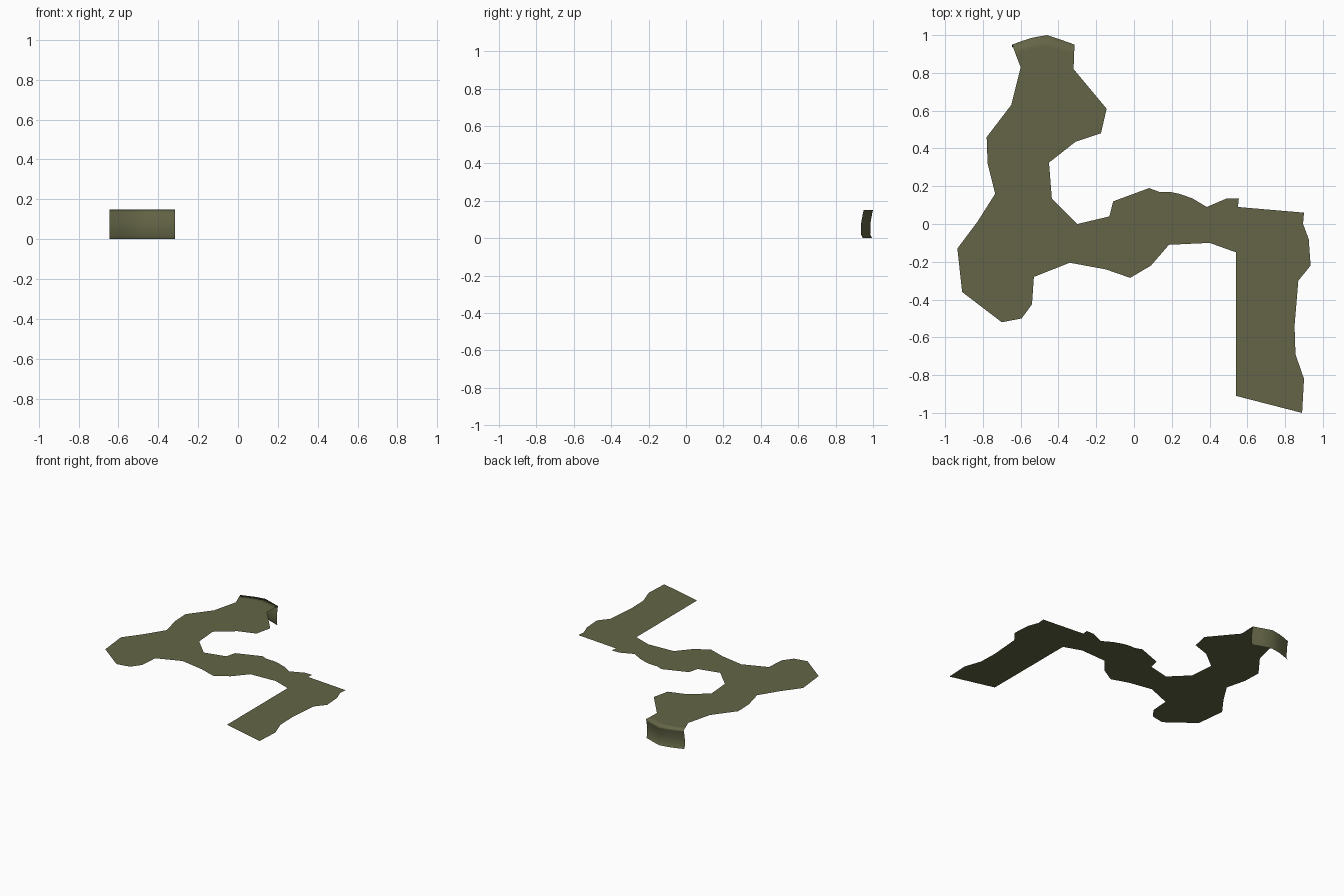
import bpy, bmesh

if "Cube" in bpy.data.objects:
    bpy.data.objects.remove(bpy.data.objects["Cube"])

water = bpy.data.materials.new("murky olive water")
water.diffuse_color = (0.127, 0.130, 0.061, 1)
water.use_nodes = True
water.node_tree.nodes["Principled BSDF"].inputs["Base Color"].default_value = water.diffuse_color

TOP = 0.15

# Lip of the fall (left to right) and the line just behind it
lip = [(-.645, .95), (-.59, .97), (-.535, .987), (-.46, 1.0), (-.385, .975), (-.315, .95)]
inner = [(-.627, .90), (-.575, .92), (-.525, .93), (-.46, .94), (-.39, .92), (-.317, .90)]

# East bank, down to the southern end
east = [(-.32, .82), (-.145, .61), (-.175, .48), (-.31, .435), (-.45, .325),
        (-.435, .135), (-.30, 0), (-.13, .04), (-.11, .12), (.08, .19),
        (.135, .17), (.19, .17), (.24, .16), (.31, .135), (.385, .09),
        (.49, .135), (.555, .135), (.55, .09), (.90, .06), (.895, 0),
        (.925, -.08), (.935, -.22), (.87, -.30), (.85, -.54), (.855, -.69),
        (.90, -.82), (.89, -1.0)]
# West bank, back up to the fall
west = [(.54, -.91), (.54, -.15), (.40, -.10), (.185, -.11), (.09, -.22),
        (-.02, -.285), (-.15, -.24), (-.34, -.205), (-.53, -.28), (-.54, -.425),
        (-.595, -.50), (-.70, -.52), (-.91, -.36), (-.935, -.13), (-.83, .01),
        (-.735, .16), (-.775, .32), (-.78, .46), (-.65, .63), (-.60, .83)]

bm = bmesh.new()


def row(points, z=TOP, dy=0):
    return [bm.verts.new((x, y + dy, z)) for x, y in points]


def bridge(a, b):
    for i in range(len(a) - 1):
        bm.faces.new((a[i], b[i], b[i + 1], a[i + 1]))


# Flat river surface
inner_row = row(inner)
surface = bm.faces.new(inner_row + row(east) + row(west))

# Lip and falling curtain, bowed slightly inwards
rows = [inner_row, row(lip)]
for z, dy in ((.135, -.004), (.085, -.013), (.02, -.015), (0, -.005)):
    rows.append(row(lip, z, dy))
for a, b in zip(rows, rows[1:]):
    bridge(a, b)

# All faces look up or outwards
bm.normal_update()
if surface.normal.z < 0:
    bmesh.ops.reverse_faces(bm, faces=[surface])
for f in bm.faces:
    f.smooth = True
    if f is not surface and f.normal.z + f.normal.y < 0:
        f.normal_flip()
bmesh.ops.triangulate(bm, faces=[surface])

mesh = bpy.data.meshes.new("river_with_waterfall")
bm.to_mesh(mesh)
bm.free()
mesh.materials.append(water)
river = bpy.data.objects.new("river_with_waterfall", mesh)
bpy.context.collection.objects.link(river)
